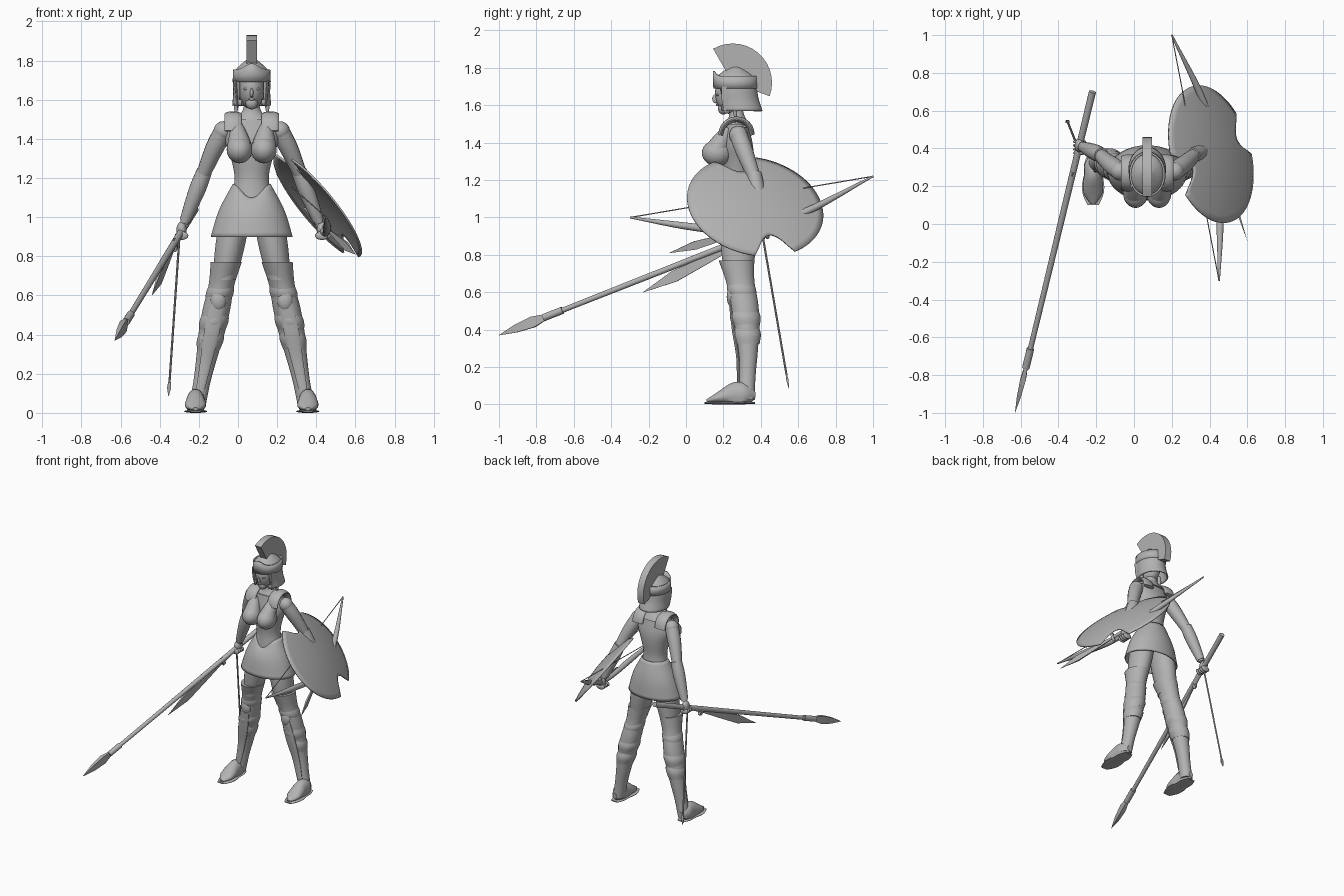
import bpy, bmesh, math
from mathutils import Vector, Matrix

if "Cube" in bpy.data.objects:
    bpy.data.objects.remove(bpy.data.objects["Cube"])

grey = bpy.data.materials.new("stone grey")
grey.use_nodes = True
shade = 0.45
grey.diffuse_color = (shade, shade, shade, 1)
grey.node_tree.nodes["Principled BSDF"].inputs["Base Color"].default_value = grey.diffuse_color

middle = 0.07   # body centre line in x
up, sideways, lengthways = Vector((0, 0, 1)), Vector((1, 0, 0)), Vector((0, 1, 0))


def finish(name, bm, thick=0, sharp=40):
    bmesh.ops.recalc_face_normals(bm, faces=bm.faces)
    mesh = bpy.data.meshes.new(name)
    bm.to_mesh(mesh)
    bm.free()
    mesh.shade_smooth()
    mesh.set_sharp_from_angle(angle=math.radians(sharp))
    mesh.materials.append(grey)
    part = bpy.data.objects.new(name, mesh)
    bpy.context.collection.objects.link(part)
    if thick:
        part.modifiers.new("shell", "SOLIDIFY").thickness = thick


def spline(values, t):
    """Smooth curve through evenly spaced numbers or vectors, t from start to end."""
    last = len(values) - 1
    i = min(int(t * last), last - 1)
    f = t * last - i
    a, b = values[i], values[i + 1]
    before = (b - values[i - 1]) / 2 if i else b - a
    after = (values[i + 2] - a) / 2 if i + 2 <= last else b - a
    ease = f * f * (3 - 2 * f)
    return a + (b - a) * ease + before * f * (1 - f) ** 2 - after * f * f * (1 - f)


def sweep(name, path, wide, flat=(1, 1), sides=16, steps=12, hint=sideways, axis=None,
          caps=True, thick=0, drop=None, bend=None):
    """Skin ellipses along a path: wide is the radius along hint, flat the ratio of the other."""
    path = [Vector(p) for p in path]
    bm, rings = bmesh.new(), []
    for i in range(steps + 1):
        t = i / steps
        tangent = axis or spline(path, min(t + .01, 1)) - spline(path, max(t - .01, 0))
        tangent = tangent.normalized()
        b = tangent.cross(hint).normalized()
        a = b.cross(tangent)
        r = spline(wide, t)
        ring = []
        for k in range(sides):
            w = math.tau * (k + .5) / sides
            p = spline(path, t) + r * (a * math.cos(w) + b * math.sin(w) * spline(flat, t))
            ring.append(bm.verts.new(bend(p, t, w) if bend else p))
        rings.append(ring)
    for r, s in zip(rings, rings[1:]):
        for k in range(sides):
            bm.faces.new((r[k - 1], r[k], s[k], s[k - 1]))
    if caps:
        bm.faces.new(rings[0])
        bm.faces.new(rings[-1])
    if drop:
        gone = [f for f in bm.faces if drop(f.calc_center_median())]
        bmesh.ops.delete(bm, geom=gone, context="FACES")
    finish(name, bm, thick)


def ball(name, centre, radii, sides=20):
    bm = bmesh.new()
    place = Matrix.Translation(centre) @ Matrix.Diagonal((*radii, 1))
    bmesh.ops.create_uvsphere(bm, u_segments=sides, v_segments=sides // 2, radius=1, matrix=place)
    finish(name, bm, sharp=80)


def section(a, b, start, end):
    """Part of the straight line from a to b."""
    a, b = Vector(a), Vector(b)
    return a.lerp(b, start), a.lerp(b, end)


def frontness(w, power):
    return max(0, -math.sin(w)) ** power


# torso and neck
sweep("torso", [(middle, .28, 1), (middle, .27, 1.5)], [.12, .105, .088, .107, .14, .125],
      [.8, .8, .85, .8, .6, .5], sides=28, steps=20, axis=up)
sweep("neck", [(middle, .28, 1.48), (middle, .26, 1.62)], [.13, .06, .04, .04], [.55, .9, 1], axis=up)


# flared skirt whose waistline dips to a point at the front
def dip(p, t, w):
    return p - up * .07 * frontness(w, 4) * t ** 3

sweep("skirt", [(middle, .27, .9), (middle, .28, 1.17)], [.21, .168, .097], [.7, .77, .87], sides=40,
      axis=up, caps=False, thick=.008, bend=dip)

# head and face
ball("head", (middle, .25, 1.665), (.068, .095, .115), 28)
ball("chin", (middle, .2, 1.585), (.032, .03, .035))
ball("nose", (middle, .16, 1.635), (.009, .02, .025))
ball("lips", (middle, .168, 1.603), (.016, .009, .007))

# helmet dome, open around the face
sweep("helmet", [(middle, .29, 1.57), (middle, .265, 1.69), (middle, .265, 1.81)],
      [.1, .095, .095, .085, .02], [1.2, 1.2], sides=36, steps=16, axis=up, thick=.01,
      drop=lambda c: c.z < 1.572 or c.z < 1.7 and c.y < .25 and abs(c.x - middle) < .062)


# raised brow visor
def peak(p, t, w):
    return p + up * .03 * t * frontness(w, 8)

sweep("helmet_brow", [(middle, .265, 1.69), (middle, .262, 1.755)], [.098, .095], [1.22, 1.25], sides=36,
      steps=2, axis=up, caps=False, thick=.01, bend=peak)

# crest plate, a broad fan rising out of the dome
bm, half = bmesh.new(), .026
arc = [math.radians(a) for a in range(-20, 121, 10)]
outline = [(.21, a) for a in arc] + [(.04, a) for a in reversed(arc)]
face = bm.faces.new([bm.verts.new((middle - half, .25 + r * math.cos(a), 1.72 + r * math.sin(a)))
                     for r, a in outline])
grown = bmesh.ops.extrude_face_region(bm, geom=[face])["geom"]
bmesh.ops.translate(bm, vec=sideways * half * 2, verts=[v for v in grown if isinstance(v, bmesh.types.BMVert)])
finish("helmet_crest", bm)

# joints and profiles shared by both sides, x measured out from the centre line
shoulder, elbow, wrist = Vector((.145, .28, 1.44)), Vector((.255, .37, 1.2)), Vector((.345, .41, .97))
shin = [Vector(p) for p in ((.13, .27, .77), (.18, .31, .53), (.23, .33, .28), (.28, .32, .03))]
calf = [.08, .066, .071, .067, .054, .044, .044]

for s, side in ((-1, "right"), (1, "left")):
    def place(p):
        x, y, z = p
        return Vector((middle + s * x, y, z))

    def limb(name, path, wide, *flat, **options):
        sweep(side + "_" + name, [place(p) for p in path], wide, *flat, **options)

    def lump(name, centre, radii, sides=20):
        ball(side + "_" + name, place(centre), radii, sides)

    lump("eye", (.027, .172, 1.655), (.014, .01, .007))
    lump("breast", (.062, .165, 1.345), (.066, .08, .07), 28)
    limb("upper_breast", [(.075, .225, 1.48), (.063, .165, 1.36)], [.025, .047, .064])
    limb("cheek_guard", [(.083, .22, 1.7), (.072, .22, 1.56)], [.03, .03, .015], [.25, .25], hint=lengthways)
    limb("hair_lock", [(.08, .26, 1.62), (.08, .265, 1.52)], [.012, .012, .004])
    limb("shoulder_strap", [(.095, .27 + .085 * math.cos(a), 1.44 + .085 * math.sin(a))
                            for a in (math.pi * k / 6 for k in range(7))], [.045, .045], [.3, .35, .3])

    # arm, bracer and fist
    lump("shoulder", shoulder, (.05, .05, .05))
    limb("upper_arm", [shoulder, shoulder.lerp(elbow, .45) + sideways * .005, elbow], [.048, .048, .042, .034])
    limb("forearm", [elbow, elbow.lerp(wrist, .5) + up * .005, wrist], [.034, .038, .03, .022])
    limb("bracer", section(elbow, wrist, -.15, .95), [.04, .043, .037, .028])
    palm = wrist + (wrist - elbow) * .15
    lump("palm", palm, (.026, .036, .042))
    for k, finger in enumerate(("index", "middle", "ring", "little")):
        lump(finger + "_finger", palm + lengthways * (.02 * k - .04) - up * .03, (.035, .012, .022))

    # leg with thigh boot
    limb("thigh", [(.085, .28, 1), (.14, .28, .68)], [.08, .075, .06], [1.25, 1.25], sides=24, axis=up)
    limb("boot", shin, calf, [1.2, 1.1, 1, 1.1], sides=24, steps=24, axis=up)
    for t, ridge in ((.22, "knee"), (.42, "upper"), (.54, "lower")):
        r = spline(calf, t)
        limb(ridge + "_ridge", [spline(shin, t - .07), spline(shin, t + .07)], [r * .92, r * 1.07, r * .92],
             [1.1, 1.1], sides=24, axis=up)
    lump("kneecap", spline(shin, .27) - lengthways * .06, (.04, .026, .055))
    front = [spline(shin, t) - lengthways * spline(calf, t) for t in (.3, .5, .7, .9)]
    limb("shin_plate", front, [.035, .04, .03, .022], [.25, .4])
    limb("foot", [(.284, .37, .05), (.287, .24, .05), (.287, .11, .02)], [.015, .047, .047, .053, .05, .015],
         [1.4, 1.3, 1.5, .9, .5, .5], bend=lambda p, t, w: Vector((p.x, p.y, max(p.z, .01))))
    limb("sole", [(.285, .37, .008), (.287, .1, .008)], [.03, .05, .05, .06, .055, .03], [.14, .14])

# spear
butt, point = (-.22, .7, 1.04), (-.63, -1, .37)
sweep("spear_shaft", section(butt, point, 0, .82), [.019, .014], steps=1)
sweep("spear_socket", section(butt, point, .8, .86), [.02, .02], steps=1)
sweep("spear_head", section(butt, point, .84, 1), [.015, .042, .03, .001], [.5, .5], sides=4, steps=3, hint=up)

# short swords, one along the spear and one behind the shield
for side, grip, tip, wide in (("right", (-.285, .44, .94), (-.44, -.23, .6), .043),
                              ("left", (.42, .46, .97), (.6, -.09, .81), .032)):
    sweep(side + "_sword_hilt", section(grip, tip, 0, .25), [.012, .012], steps=1)
    sweep(side + "_sword_guard", section(grip, tip, .23, .26), [.035, .035], [.4, .4], steps=1, hint=up)
    sweep(side + "_sword_blade", section(grip, tip, .25, 1), [wide / 3, wide * .7, wide, .001], [.25, .25],
          sides=4, steps=3, hint=up)

# arrow
nock, barb = (-.295, .4, .96), (-.355, .55, .085)
sweep("arrow_shaft", section(nock, barb, 0, .92), [.006, .006], sides=8, steps=1)
sweep("arrow_head", section(nock, barb, .9, 1), [.006, .015, .001], [.6, .6], sides=4, steps=2)

# bow and string
high, low = (.2, 1, 1.22), (.45, -.3, 1)
sweep("bow", [high, (.37, .64, 1.03), (.44, .35, .92), (.455, .03, .95), low], [.005, .02, .016, .02, .005],
      steps=24, hint=up)
sweep("bow_string", [high, low], [.003, .003], sides=6, steps=1)

# shallow domed shield with two opposite round notches
long_axis, short_axis = Vector((-.21, .97, -.09)), Vector((.62, .06, -.78))
normal, centre = short_axis.cross(long_axis), Vector((.41, .37, 1.06))
dome, sides, rows, turn = .045, 120, 10, math.radians(15)
bm, rings = bmesh.new(), []
for j in range(1, rows + 1):
    ring = []
    for k in range(sides):
        w = math.tau * k / sides
        off = math.acos(min(1, abs(math.sin(w + turn)))) / .28
        f = j / rows * (1 - .36 * math.sqrt(max(0, 1 - off * off)))
        ring.append(bm.verts.new(centre + long_axis * .375 * f * math.cos(w) + short_axis * .338 * f * math.sin(w)
                                 + normal * dome * (1 - f * f)))
    rings.append(ring)
bm.faces.new(rings[0])
for r, s in zip(rings, rings[1:]):
    for k in range(sides):
        bm.faces.new((r[k - 1], r[k], s[k], s[k - 1]))
finish("shield", bm, thick=.01)
